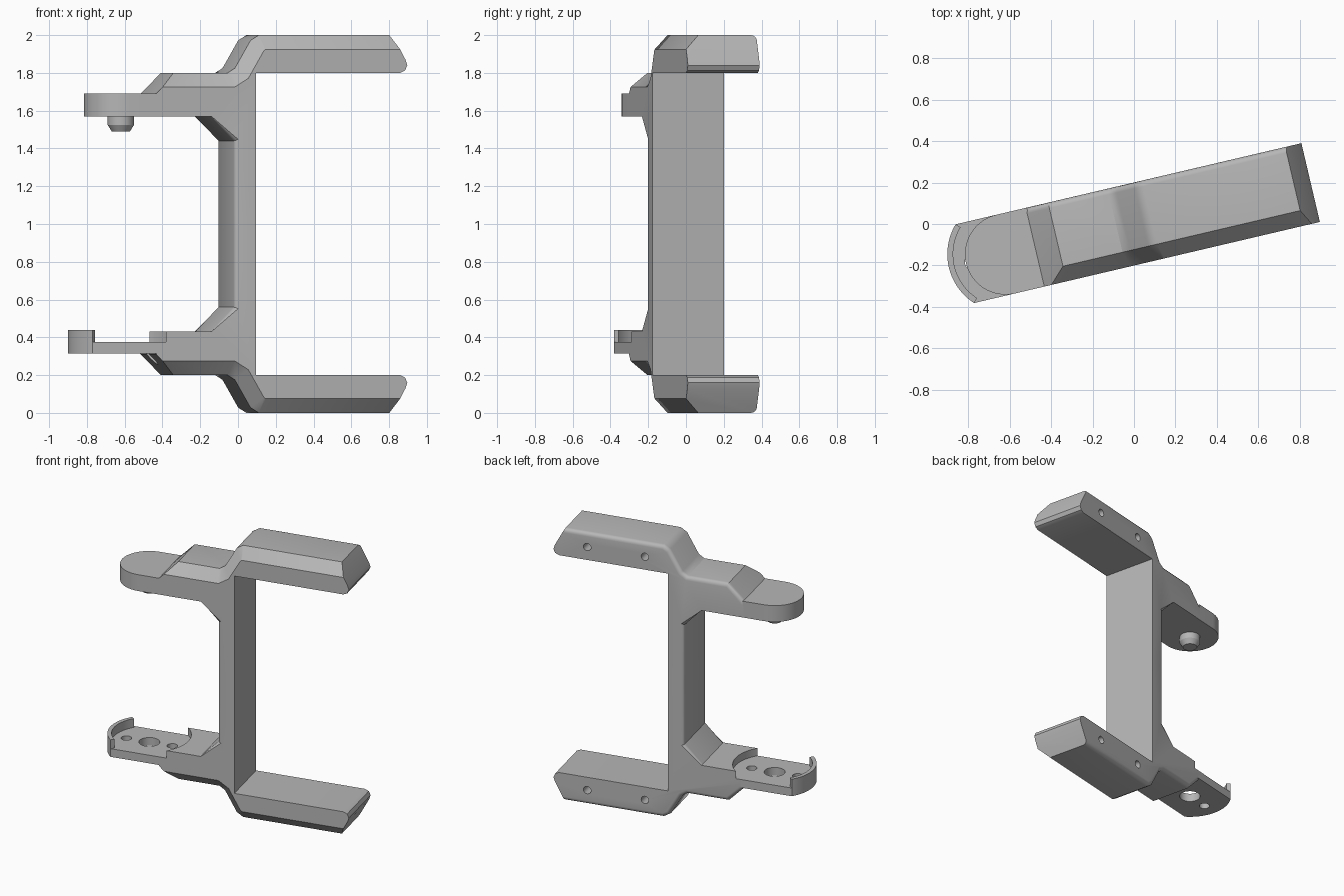
import bpy, bmesh, math
from mathutils import Matrix, Vector

if "Cube" in bpy.data.objects:
    bpy.data.objects.remove(bpy.data.objects["Cube"])

TURN = math.radians(13.2)   # whole bracket is turned about z
HALF = 0.195                # half width of every arm
PIVOT = -0.637              # hinge axis along the arm
OUTER = 0.28                # radius of the lower cup

grey = bpy.data.materials.new("plain grey")
grey.use_nodes = True
grey.diffuse_color = (0.47, 0.47, 0.47, 1)
grey.node_tree.nodes["Principled BSDF"].inputs["Base Color"].default_value = (0.47, 0.47, 0.47, 1)


def make(name, bm):
    bmesh.ops.recalc_face_normals(bm, faces=bm.faces)
    mesh = bpy.data.meshes.new(name)
    bm.to_mesh(mesh)
    bm.free()
    mesh.materials.append(grey)
    obj = bpy.data.objects.new(name, mesh)
    bpy.context.scene.collection.objects.link(obj)
    return obj


def prism(name, pts, z0, z1):
    """Upright solid with the given outline."""
    bm = bmesh.new()
    face = bm.faces.new([bm.verts.new((x, y, z0)) for x, y in pts])
    ext = bmesh.ops.extrude_face_region(bm, geom=[face])["geom"]
    bmesh.ops.translate(bm, vec=(0, 0, z1 - z0),
                        verts=[g for g in ext if isinstance(g, bmesh.types.BMVert)])
    return make(name, bm)


def rod(name, r1, r2, start, end, segments=48):
    """Cylinder or cone between two points."""
    a, b = Vector(start), Vector(end)
    turn = (b - a).to_track_quat('Z', 'Y').to_matrix().to_4x4()
    bm = bmesh.new()
    bmesh.ops.create_cone(bm, cap_ends=True, segments=segments, radius1=r1, radius2=r2,
                          depth=(b - a).length,
                          matrix=Matrix.Translation((a + b) / 2) @ turn)
    return make(name, bm)


def arc(radius, a0, a1, n=32):
    return [(PIVOT + radius * math.cos(a0 + (a1 - a0) * i / n),
             radius * math.sin(a0 + (a1 - a0) * i / n)) for i in range(n + 1)]


def bake(obj):
    """Replace the mesh by its evaluated result."""
    bpy.context.view_layer.update()
    deps = bpy.context.evaluated_depsgraph_get()
    mesh = bpy.data.meshes.new_from_object(obj.evaluated_get(deps))
    obj.modifiers.clear()
    obj.data = mesh


def cut(obj, cutters):
    for c in cutters:
        mod = obj.modifiers.new("cut", 'BOOLEAN')
        mod.operation, mod.solver, mod.object = 'DIFFERENCE', 'EXACT', c
    bake(obj)


# Frame: upper half profile, extruded, edged, then mirrored downwards
profile = [(.052, 1), (.052, 1.8), (.835, 1.8), (.862, 1.812), (.875, 1.84), (.865, 1.87),
           (.795, 2), (.085, 2), (.04, 1.972), (-.045, 1.825), (-.085, 1.8), (-.38, 1.8),
           (-.49, 1.69), (-.49, 1.57), (-.19, 1.57), (-.065, 1.44), (-.065, 1)]
bm = bmesh.new()
front = [bm.verts.new((u, -HALF, z - 1)) for u, z in profile]
back = [bm.verts.new((u, HALF, z - 1)) for u, z in profile]
bm.faces.new(front)
bm.faces.new(back[::-1])
for i in range(len(profile) - 1):
    bm.faces.new((front[i], back[i], back[i + 1], front[i + 1]))
bmesh.ops.recalc_face_normals(bm, faces=bm.faces)


def soften(sides, indices, width, segments):
    edges = [bm.edges.get((s[i], s[i + 1])) for s in sides for i in indices]
    bmesh.ops.bevel(bm, geom=[e for e in edges if e], offset=width, offset_type='OFFSET',
                    segments=segments, profile=0.5, affect='EDGES', clamp_overlap=False)


# the bevels touch separate vertices, so each vertex list stays valid
column_rows = [front[14:], back[14:]]
outer_back = back[6:13]
soften([front[6:12]], range(5), 0.075, 1)
soften([outer_back], range(6), 0.028, 4)
soften(column_rows, range(2), 0.02, 3)
frame = make("main_frame", bm)
frame.location.z = 1
mirror = frame.modifiers.new("mirror", 'MIRROR')
mirror.use_axis = (False, False, True)
mirror.merge_threshold = 0.0005
bake(frame)
frame.data.transform(Matrix.Translation((0, 0, 1)))
frame.location.z = 0

# Upper hinge tongue with its pin
quarter = math.pi / 2
tongue = prism("upper_hinge_tongue",
               arc(HALF, quarter, 3 * quarter) + [(-.485, -HALF), (-.485, HALF)], 1.57, 1.69)
pin = rod("hinge_pin", 0.07, 0.07, (PIVOT, 0, 1.58), (PIVOT, 0, 1.525))
pin_tip = rod("hinge_pin_tip", 0.07, 0.048, (PIVOT, 0, 1.525), (PIVOT, 0, 1.49))

# Lower hinge plate with its curved rim
spread = math.asin(HALF / OUTER)
a0, a1 = math.pi - spread, math.pi + spread
plate = prism("lower_hinge_plate",
              arc(OUTER, a0, a1) + [(-.47, -HALF), (-.47, HALF)], 0.315, 0.375)
rim = prism("lower_hinge_rim", arc(OUTER, a0, a1) + arc(0.252, a1, a0), 0.375, 0.44)

# Cutters: round pocket, hinge holes, screw holes in the back
pocket = rod("pocket_cutter", OUTER, OUTER, (PIVOT, 0, 0.375), (PIVOT, 0, 0.6), 96)
hinge_holes = [rod("hinge_hole_cutter", r, r, (PIVOT + d, 0, 0.1), (PIVOT + d, 0, 0.5))
               for d, r in ((-.165, .035), (0, .07), (.165, .035))]
screw_holes = [rod("screw_hole_cutter", .027, .027, (u, 0.05, z), (u, 0.3, z), 24)
               for u in (.217, .632) for z in (.105, 1.895)]
cut(frame, [pocket, hinge_holes[2]] + screw_holes)
cut(plate, hinge_holes)
for c in [pocket] + hinge_holes + screw_holes:
    bpy.data.objects.remove(c)

# Shading and final turn
for obj in (frame, tongue, pin, pin_tip, plate, rim):
    obj.data.shade_smooth()
    obj.data.set_sharp_from_angle(angle=math.radians(32))
    obj.rotation_euler.z = TURN
